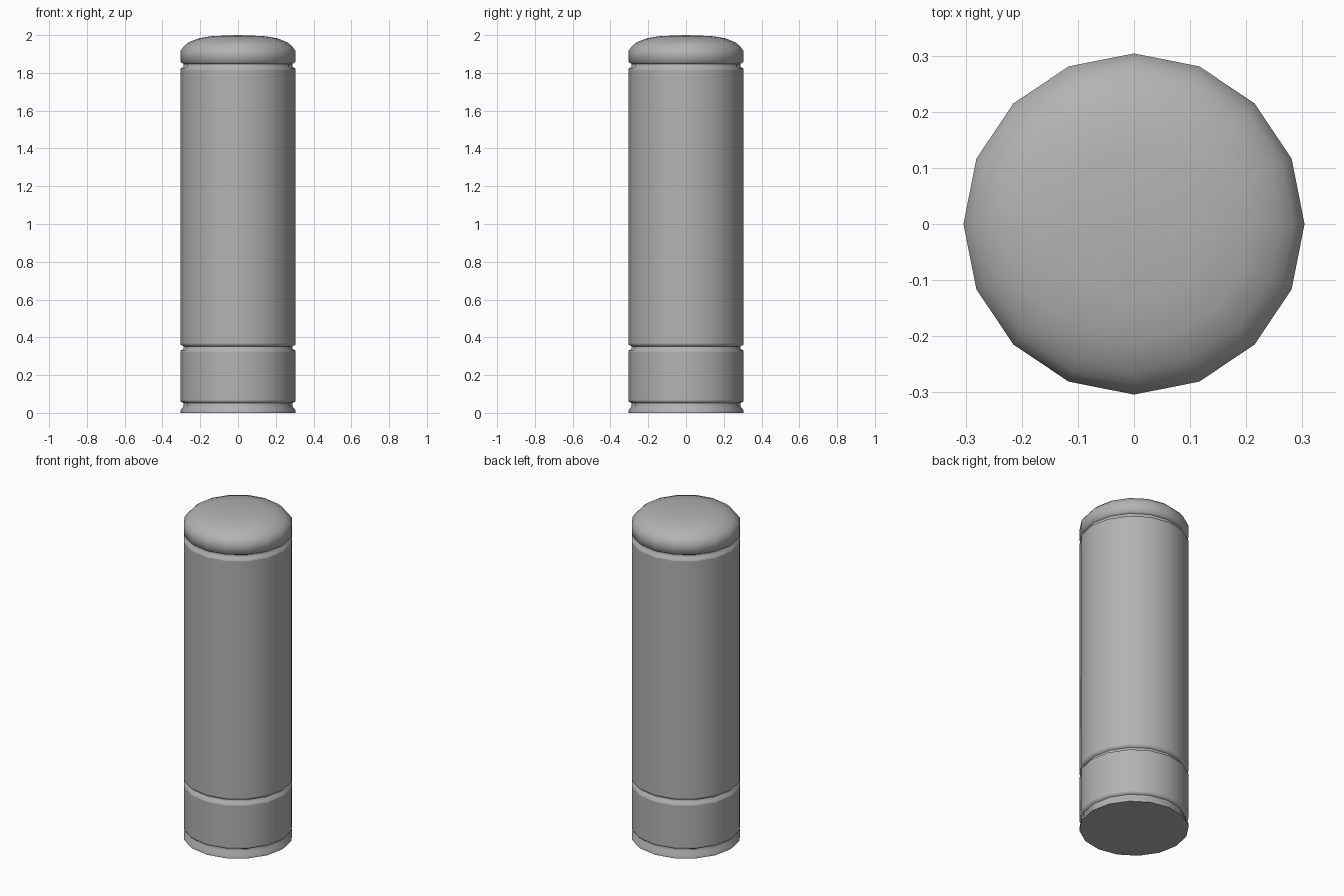
import bpy, bmesh
from math import sin, cos, pi, radians

if "Cube" in bpy.data.objects:
    bpy.data.objects.remove(bpy.data.objects["Cube"])

SIDES = 16
R = 0.304   # outer radius
G = 0.288   # groove radius

grey = bpy.data.materials.new("dark_grey")
grey.diffuse_color = (0.45, 0.45, 0.45, 1)
grey.use_nodes = True
grey.node_tree.nodes["Principled BSDF"].inputs["Base Color"].default_value = grey.diffuse_color


def lathe(name, profile):
    """Revolve (radius, z) points, listed bottom to top; radius 0 closes an end."""
    bm = bmesh.new()
    rings = []
    for r, z in profile:
        if r == 0:
            rings.append([bm.verts.new((0, 0, z))] * SIDES)
        else:
            rings.append([bm.verts.new((r * cos(2 * pi * i / SIDES),
                                        r * sin(2 * pi * i / SIDES), z))
                          for i in range(SIDES)])
    for low, high in zip(rings, rings[1:]):
        for i in range(SIDES):
            j = (i + 1) % SIDES
            bm.faces.new(list(dict.fromkeys((low[i], low[j], high[j], high[i]))))
    mesh = bpy.data.meshes.new(name)
    bm.to_mesh(mesh)
    bm.free()
    mesh.materials.append(grey)
    obj = bpy.data.objects.new(name, mesh)
    bpy.context.collection.objects.link(obj)
    bpy.ops.object.select_all(action='DESELECT')
    obj.select_set(True)
    bpy.context.view_layer.objects.active = obj
    bpy.ops.object.shade_smooth_by_angle(angle=radians(75))


# Foot rim, flat underneath, narrowing into the first groove
lathe("foot_rim", [(0, 0), (R, 0), (R, 0.015), (G, 0.035), (G, 0.052)])

# Short lower sleeve, ending in the second groove (extra rings keep the wall straight)
lathe("lower_sleeve", [(G, 0.052), (R, 0.06), (R, 0.07), (R, 0.32), (R, 0.33),
                       (G, 0.338), (G, 0.352)])

# Long main body, ending in the third groove
lathe("main_body", [(G, 0.352), (R, 0.361), (R, 0.371), (R, 1.813), (R, 1.823),
                    (G, 1.831), (G, 1.848)])

# Rounded cap
lathe("cap", [(G, 1.848), (R, 1.857), (R, 1.918), (0.285, 1.942), (0.262, 1.962),
              (0.21, 1.983), (0.135, 1.995), (0, 2.0)])
